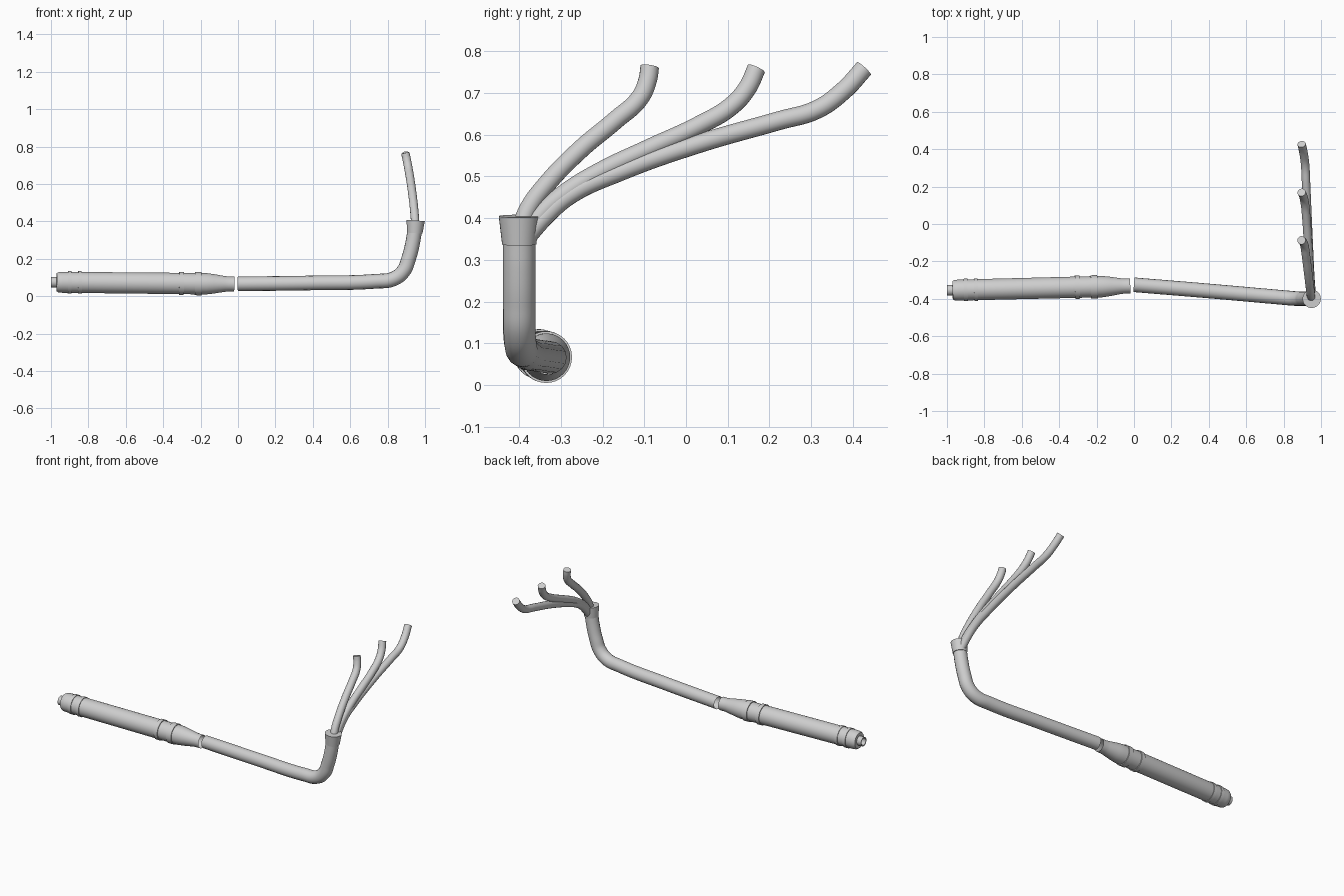
import bpy, bmesh
from math import cos, sin, pi, radians
from mathutils import Vector

if "Cube" in bpy.data.objects:
    bpy.data.objects.remove(bpy.data.objects["Cube"], do_unlink=True)

# Single plain metal colour
metal = bpy.data.materials.new("light_grey_metal")
colour = (0.62, 0.62, 0.62, 1)
metal.diffuse_color = colour
metal.use_nodes = True
metal.node_tree.nodes["Principled BSDF"].inputs["Base Color"].default_value = colour


def finish(name, mesh):
    """Link a mesh as a named, smooth-shaded part."""
    mesh.materials.clear()
    mesh.materials.append(metal)
    ob = bpy.data.objects.new(name, mesh)
    bpy.context.collection.objects.link(ob)
    bpy.ops.object.select_all(action='DESELECT')
    ob.select_set(True)
    bpy.context.view_layer.objects.active = ob
    bpy.ops.object.shade_smooth_by_angle(angle=radians(35))
    return ob


def tube(name, path, radius, caps):
    """Round tube swept along a smooth path."""
    cu = bpy.data.curves.new(name + "_path", 'CURVE')
    cu.dimensions = '3D'
    cu.bevel_depth = radius
    cu.bevel_resolution = 6
    cu.resolution_u = 8
    cu.use_fill_caps = caps
    sp = cu.splines.new('BEZIER')
    sp.bezier_points.add(len(path) - 1)
    for p, co in zip(sp.bezier_points, path):
        p.co = co
        p.handle_left_type = p.handle_right_type = 'AUTO'
    helper = bpy.data.objects.new(name + "_path", cu)
    bpy.context.collection.objects.link(helper)
    bpy.context.view_layer.update()
    dg = bpy.context.evaluated_depsgraph_get()
    mesh = bpy.data.meshes.new_from_object(helper.evaluated_get(dg))
    bpy.data.objects.remove(helper, do_unlink=True)
    return finish(name, mesh)


def lathe(name, start, end, profile, sides=32):
    """Turn (distance, radius) pairs around the axis from start to end."""
    start, axis = Vector(start), (Vector(end) - Vector(start)).normalized()
    u = axis.orthogonal().normalized()
    v = axis.cross(u)
    bm = bmesh.new()
    rings = []
    for d, r in profile:
        rings.append([bm.verts.new(start + axis * d + (u * cos(a) + v * sin(a)) * r)
                      for a in (2 * pi * i / sides for i in range(sides))])
    for a, b in zip(rings, rings[1:]):
        for i in range(sides):
            j = (i + 1) % sides
            bm.faces.new((a[i], a[j], b[j], b[i]))
    bmesh.ops.remove_doubles(bm, verts=bm.verts, dist=0.0001)
    bmesh.ops.recalc_face_normals(bm, faces=bm.faces)
    mesh = bpy.data.meshes.new(name)
    bm.to_mesh(mesh)
    bm.free()
    return finish(name, mesh)


# Silencer: body, raised bands, tapered neck
tail, neck = Vector((-1, -0.355, 0.075)), Vector((-0.02, -0.331, 0.065))
lathe("silencer_body", tail, neck, [
    (0.03, 0.027), (0.03, 0.048), (0.04, 0.054), (0.06, 0.056), (0.76, 0.057),
    (0.83, 0.057), (0.87, 0.052), (0.93, 0.042), (0.95, 0.04), (0.98, 0.04)])
lathe("tail_tip", tail, neck, [
    (0.06, 0.001), (0.06, 0.022), (0, 0.022), (0, 0.028), (0.032, 0.028)])
for name, d, width, r in (("tail_band", 0.09, 0.02, 0.06), ("end_cap_band", 0.145, 0.02, 0.06),
                          ("middle_band", 0.685, 0.025, 0.062), ("neck_band", 0.77, 0.035, 0.062)):
    lathe(name, tail, neck, [(d, 0.05), (d, r), (d + width, r), (d + width, 0.05)])

# Main pipe with its upward elbow
tube("main_pipe", [(0, -0.325, 0.066), (0.4, -0.358, 0.071), (0.74, -0.388, 0.08),
                   (0.83, -0.396, 0.092), (0.885, -0.4, 0.135), (0.912, -0.4, 0.2),
                   (0.933, -0.4, 0.28), (0.944, -0.4, 0.345)], 0.039, False)

# Flared collector with a closed top
lathe("collector", (0.945, -0.4, 0.337), (0.95, -0.4, 0.405), [
    (0, 0.036), (0, 0.041), (0.068, 0.049), (0.068, 0.0001)])

# Three header pipes, given as side profiles that lean inward with height
headers = {
    "front_header": [(-0.398, 0.37), (-0.379, 0.42), (-0.338, 0.477), (-0.255, 0.563),
                     (-0.169, 0.635), (-0.111, 0.688), (-0.092, 0.731), (-0.087, 0.763)],
    "middle_header": [(-0.375, 0.37), (-0.35, 0.408), (-0.29, 0.46), (-0.207, 0.511),
                      (-0.087, 0.568), (0.032, 0.623), (0.109, 0.669), (0.147, 0.712),
                      (0.169, 0.759)],
    "rear_header": [(-0.379, 0.358), (-0.339, 0.403), (-0.279, 0.455), (-0.159, 0.511),
                    (0.032, 0.579), (0.224, 0.634), (0.315, 0.661), (0.379, 0.707),
                    (0.427, 0.759)],
}
for name, side in headers.items():
    path = [(0.947 - 0.07 * (z - 0.4) - 0.2 * max(z - 0.4, 0) ** 2, y, z) for y, z in side]
    tube(name, path, 0.0225, True)
